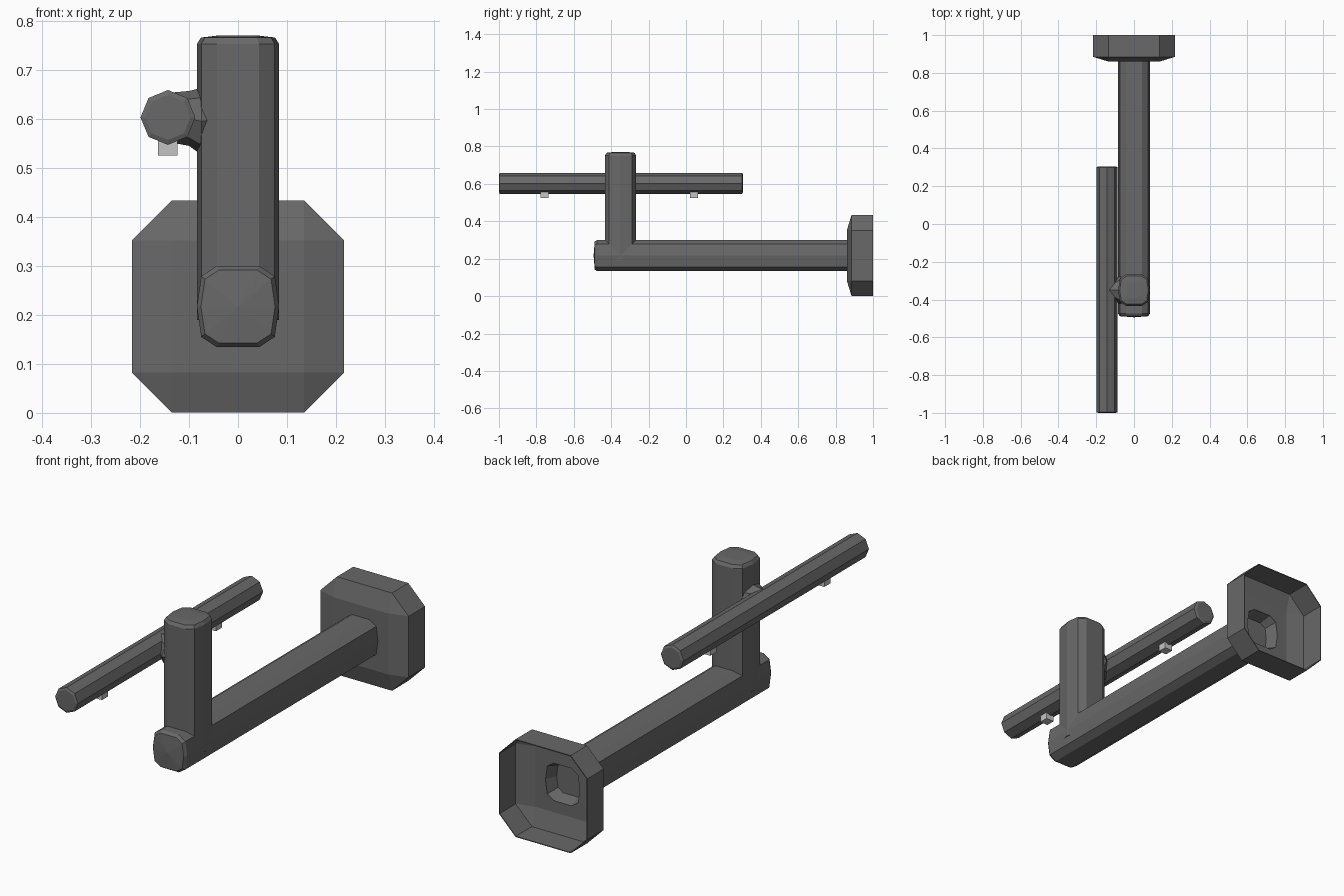
import bpy, bmesh, math
from mathutils import Vector

if "Cube" in bpy.data.objects:
    bpy.data.objects.remove(bpy.data.objects["Cube"])


def material(name, v):
    m = bpy.data.materials.new(name)
    m.diffuse_color = (v, v, v, 1)
    m.use_nodes = True
    m.node_tree.nodes["Principled BSDF"].inputs["Base Color"].default_value = m.diffuse_color
    return m


DARK = material("dark grey metal", 0.14)
LIGHT = material("light grey plastic", 0.55)


def finish(name, bm, mat):
    bmesh.ops.recalc_face_normals(bm, faces=bm.faces)
    me = bpy.data.meshes.new(name)
    bm.to_mesh(me)
    bm.free()
    me.materials.append(mat)
    ob = bpy.data.objects.new(name, me)
    bpy.context.collection.objects.link(ob)
    return ob


def loft(name, rings, mat):
    """Skin a list of equal-length point rings and cap both ends."""
    bm = bmesh.new()
    vs = [[bm.verts.new(p) for p in r] for r in rings]
    n = len(vs[0])
    for a, b in zip(vs, vs[1:]):
        for i in range(n):
            j = (i + 1) % n
            bm.faces.new((a[i], a[j], b[j], b[i]))
    bm.faces.new(vs[0])
    bm.faces.new(vs[-1])
    return finish(name, bm, mat)


# Ten-sided tube section shared by arm and post
SECTION = [(0.043, 0.083), (0.075, 0.062), (0.084, 0), (0.075, -0.062), (0.043, -0.083),
           (-0.043, -0.083), (-0.075, -0.062), (-0.084, 0), (-0.075, 0.062), (-0.043, 0.083)]
ARM_Z = 0.217
POST_Y = -0.35


def arm_ring(y, s=1):
    return [(u * s, y, ARM_Z + v * s) for u, v in SECTION]


def post_ring(z, s=1):
    return [(u * s, POST_Y + v * s, z) for u, v in SECTION]


def octagon(r):
    return [(r * math.cos(i * math.pi / 4), r * math.sin(i * math.pi / 4)) for i in range(8)]


# Arm: recessed socket at the wall, domed front end
loft("arm", [arm_ring(0.81, 0.8), arm_ring(0.86), arm_ring(-0.475),
             arm_ring(-0.488, 0.9), arm_ring(-0.494, 0.02)], DARK)

# Upright post with a bevelled top
loft("post", [post_ring(0.19), post_ring(0.753), post_ring(0.766, 0.9), post_ring(0.77, 0.5)], DARK)

# Horizontal rod with slightly domed ends
ROD_X, ROD_Z = -0.143, 0.603
loft("rod", [[(ROD_X + u, y, ROD_Z + v) for u, v in octagon(r)]
             for y, r in ((-1, 0.046), (-0.996, 0.056), (0.3, 0.056), (0.305, 0.046))], DARK)

# Flared bracket between rod and post
loft("rod_bracket", [[(x, POST_Y + u * ry, ROD_Z - dz + v * rz) for u, v in octagon(1)]
                     for x, ry, rz, dz in ((-0.143, 0.05, 0.05, 0), (-0.1, 0.056, 0.056, 0.002),
                                           (-0.075, 0.075, 0.068, 0.008), (-0.04, 0.06, 0.045, 0.003))], DARK)

# Small clips under the rod
for i, y in enumerate((-0.756, 0.042)):
    loft(f"rod_clip_{i + 1}", [[(ROD_X + sx * 0.02, y + sy * 0.021, z)
                                for sx, sy in ((-1, -1), (1, -1), (1, 1), (-1, 1))]
                               for z in (0.525, 0.565)], LIGHT)

# Wall plate: shell open at the back, sloped front border, hole for the arm
IN, OUT = 0.135, 0.2165
corners = [(1, 1), (-1, 1), (-1, -1), (1, -1)]
outline = []
for k, (sx, sz) in enumerate(corners):
    pair = [(sx * OUT, sz * IN), (sx * IN, sz * OUT)]
    outline += pair if k % 2 == 0 else pair[::-1]
bm = bmesh.new()
back = [bm.verts.new((x, 1, ARM_Z + z)) for x, z in outline]
rim = [bm.verts.new((x, 0.885, ARM_Z + z)) for x, z in outline]
inner = [bm.verts.new((sx * IN, 0.86, ARM_Z + sz * IN)) for sx, sz in corners]
for i in range(8):
    j = (i + 1) % 8
    bm.faces.new((back[i], back[j], rim[j], rim[i]))
for k in range(4):
    a, b, c = rim[2 * k], rim[2 * k + 1], rim[(2 * k + 2) % 8]
    bm.faces.new((a, b, inner[k]))
    bm.faces.new((b, c, inner[(k + 1) % 4], inner[k]))
hole = [bm.verts.new(p) for p in arm_ring(0.86)]
edges = [bm.edges.get((inner[k], inner[(k + 1) % 4])) for k in range(4)]
edges += [bm.edges.new((hole[i], hole[(i + 1) % 10])) for i in range(10)]
bmesh.ops.triangle_fill(bm, use_beauty=True, edges=edges, normal=Vector((0, -1, 0)))
plate = finish("wall_plate", bm, DARK)
mod = plate.modifiers.new("thin_wall", 'SOLIDIFY')
mod.thickness = 0.004
mod.offset = -1
